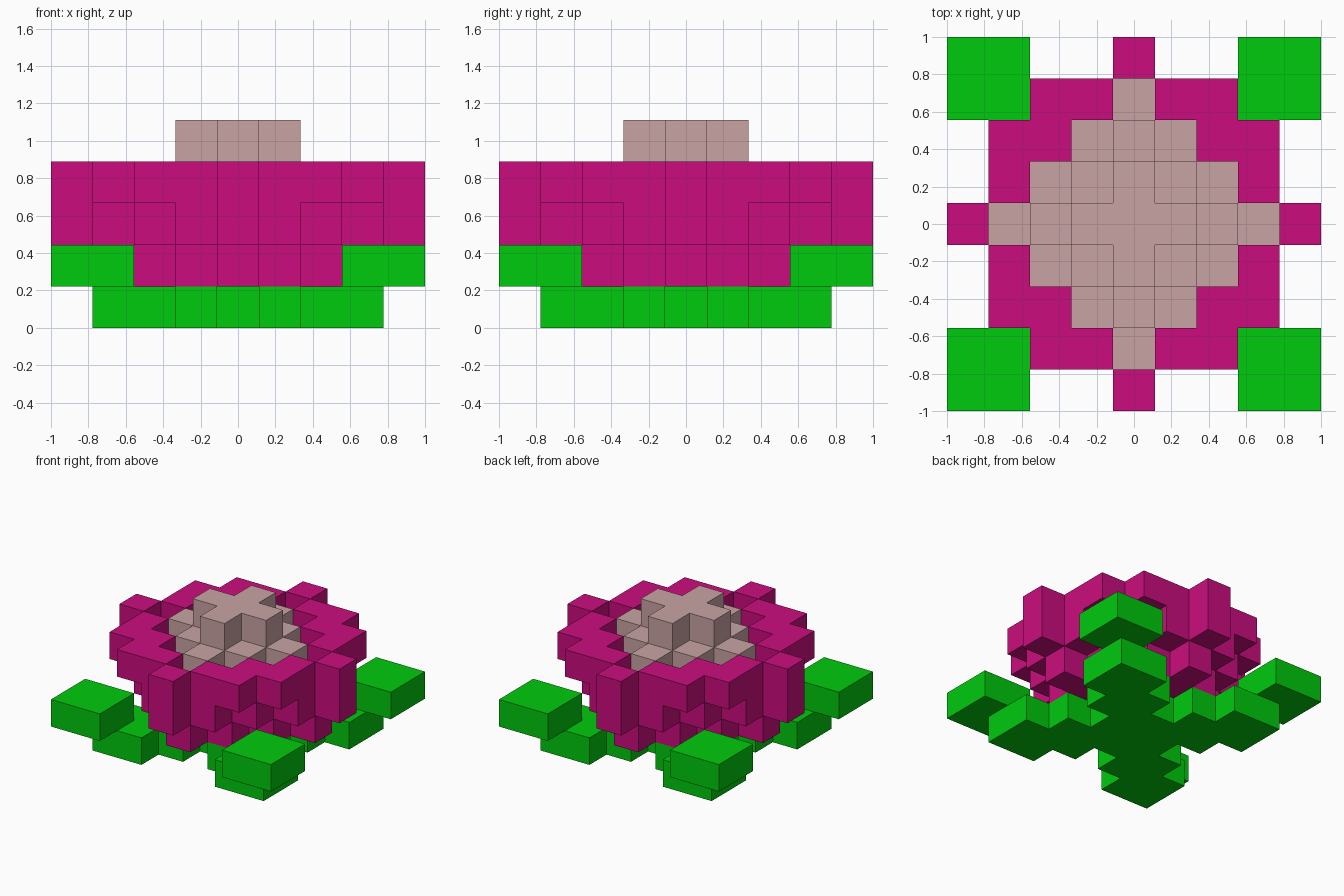
import bpy
import bmesh
from mathutils import Vector

if "Cube" in bpy.data.objects:
    bpy.data.objects.remove(bpy.data.objects["Cube"])

S = 2 / 9            # edge of one block
R = range(-4, 5)     # nine blocks per side


def material(name, rgb):
    m = bpy.data.materials.new(name)
    m.diffuse_color = (*rgb, 1)
    m.use_nodes = True
    m.node_tree.nodes["Principled BSDF"].inputs["Base Color"].default_value = m.diffuse_color
    return m


GREEN = material("leaf green", (0.590, 0.0, 0.0)[1:2] + (0.590, 0.004))
PINK = material("petal magenta", (0.597, 0.004, 0.208))
PALE = material("pale pink", (0.585, 0.372, 0.372))


def blocks(name, mat, layers):
    """Closed blocky part: layers maps a height index to a rule on (|x|, |y|)."""
    cells = {(x, y, z) for z, rule in layers.items()
             for x in R for y in R if rule(abs(x), abs(y))}
    bm = bmesh.new()
    for c in sorted(cells):
        for axis in range(3):
            for sign in (-1, 1):
                n = [0, 0, 0]
                n[axis] = sign
                if tuple(a + b for a, b in zip(c, n)) in cells:
                    continue
                normal = Vector(n)
                u = Vector([1 if i == (axis + 1) % 3 else 0 for i in range(3)])
                v = normal.cross(u)
                mid = Vector(c) + Vector((0, 0, 0.5)) + normal / 2
                bm.faces.new([bm.verts.new((mid + (a * u + b * v) / 2) * S)
                              for a, b in ((-1, -1), (1, -1), (1, 1), (-1, 1))])
    bmesh.ops.remove_doubles(bm, verts=bm.verts, dist=0.001)
    mesh = bpy.data.meshes.new(name)
    bm.to_mesh(mesh)
    bm.free()
    mesh.materials.append(mat)
    obj = bpy.data.objects.new(name, mesh)
    bpy.context.collection.objects.link(obj)
    return obj


# Four diagonal leaves with raised square tips
blocks("leaves", GREEN, {
    0: lambda x, y: abs(x - y) <= 1 and max(x, y) <= 3,
    1: lambda x, y: min(x, y) >= 3,
})

# Cup of petals widening upwards
blocks("petals", PINK, {
    1: lambda x, y: x + y <= 3,
    2: lambda x, y: x + y == 4,
    3: lambda x, y: x + y == 4 or (x + y == 5 and max(x, y) == 3),
})

# Stepped flower centre inside the cup
blocks("flower_center", PALE, {
    2: lambda x, y: x + y <= 3,
    3: lambda x, y: x + y <= 2,
    4: lambda x, y: x + y <= 1,
})
